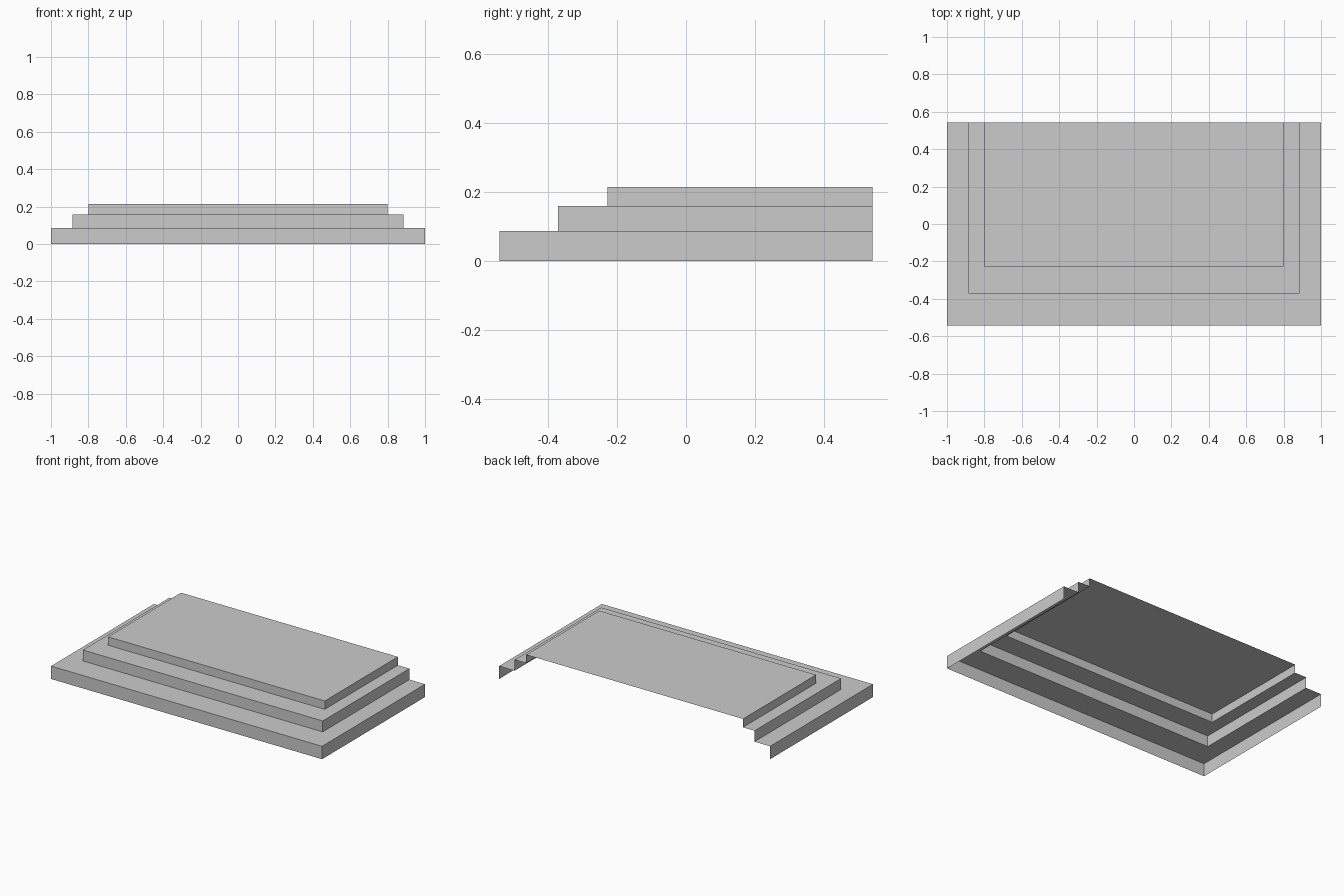
import bpy
import bmesh

cube = bpy.data.objects.get("Cube")
if cube:
    bpy.data.objects.remove(cube, do_unlink=True)

BACK = 0.542

grey = bpy.data.materials.new("plain grey")
grey.use_nodes = True
grey.diffuse_color = (0.6, 0.6, 0.6, 1)
grey.node_tree.nodes["Principled BSDF"].inputs["Base Color"].default_value = (0.6, 0.6, 0.6, 1)


def rim(bm, half_width, front, z):
    """U-shaped path: right side, front, left side; open at the back."""
    return [bm.verts.new((x, y, z)) for x, y in (
        (-half_width, BACK), (-half_width, front),
        (half_width, front), (half_width, BACK))]


def strip(bm, a, b):
    for i in range(3):
        bm.faces.new((a[i], a[i + 1], b[i + 1], b[i]))


# Step name, half width, front edge, tread height
steps = [
    ("lower_step", 1.0, -0.542, 0.086),
    ("middle_step", 0.885, -0.371, 0.159),
    ("top_platform", 0.80, -0.228, 0.215),
]

# Each step is a thin riser and tread, hollow below and open at the back
floor = 0.0
for i, (name, half, front, top) in enumerate(steps):
    bm = bmesh.new()
    edge = rim(bm, half, front, top)
    strip(bm, rim(bm, half, front, floor), edge)
    if i + 1 < len(steps):
        strip(bm, edge, rim(bm, steps[i + 1][1], steps[i + 1][2], top))
    else:
        bm.faces.new(edge)
    mesh = bpy.data.meshes.new(name)
    bm.to_mesh(mesh)
    bm.free()
    mesh.materials.append(grey)
    bpy.context.collection.objects.link(bpy.data.objects.new(name, mesh))
    floor = top
